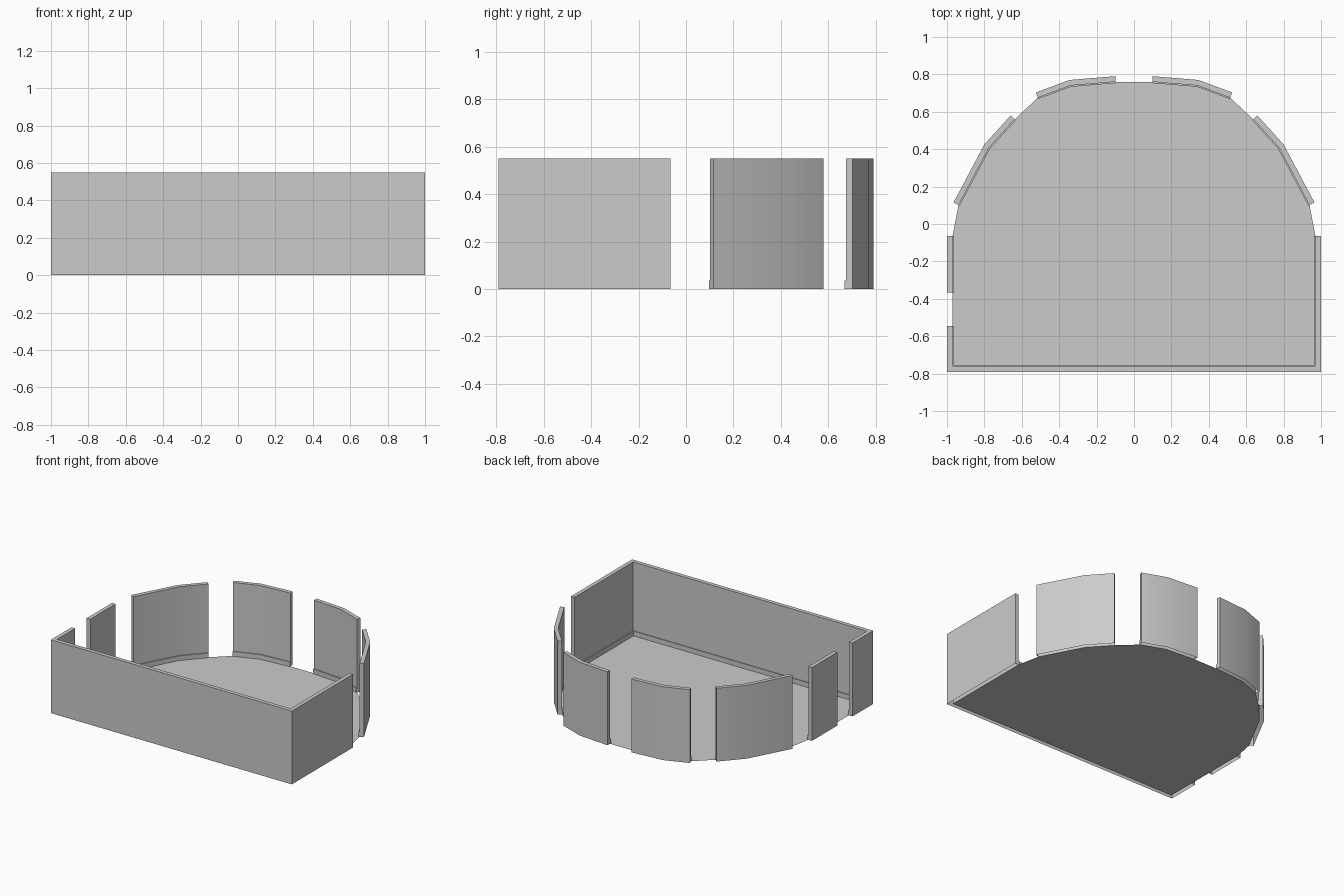
import bpy
import math
from mathutils import Vector

if "Cube" in bpy.data.objects:
    bpy.data.objects.remove(bpy.data.objects["Cube"])

HEIGHT, THICK = 0.55, 0.03
SKIRT_H, SKIRT_T = 0.035, 0.007


def add_mesh(name, verts, faces):
    me = bpy.data.meshes.new(name)
    me.from_pydata(verts, [], faces)
    ob = bpy.data.objects.new(name, me)
    bpy.context.collection.objects.link(ob)
    return ob


def offset(path, d):
    """Shift a counter-clockwise path inwards by d, with mitred corners."""
    pts = [Vector(p) for p in path]
    dirs = [(b - a).normalized() for a, b in zip(pts, pts[1:])]
    normals = [Vector((-v.y, v.x)) for v in dirs]
    out = []
    for i, p in enumerate(pts):
        a, b = normals[max(i - 1, 0)], normals[min(i, len(normals) - 1)]
        out.append(p + (a + b) * d / (1 + a.dot(b)))
    return out


def ribbon(name, path, near, far, height):
    """Upright strip between two offsets of a path, open underneath."""
    verts, faces = [], []
    for o, i in zip(offset(path, near), offset(path, far)):
        verts += [(o.x, o.y, 0), (o.x, o.y, height),
                  (i.x, i.y, 0), (i.x, i.y, height)]
    for k in range(0, 4 * (len(path) - 1), 4):
        faces += [(k, k + 4, k + 5, k + 1),
                  (k + 6, k + 2, k + 3, k + 7),
                  (k + 1, k + 5, k + 7, k + 3)]
    e = 4 * (len(path) - 1)
    faces += [(2, 0, 1, 3), (e, e + 2, e + 3, e + 1)]
    ob = add_mesh(name, verts, faces)
    bpy.ops.object.select_all(action='DESELECT')
    bpy.context.view_layer.objects.active = ob
    ob.select_set(True)
    bpy.ops.object.shade_smooth_by_angle(angle=math.radians(30))


def mirrored(path):
    return [(-x, y) for x, y in reversed(path)]


# Outer wall outlines, counter-clockwise from above
side = [(0.965, 0.115), (0.80, 0.425), (0.66, 0.58)]
back = [(0.525, 0.703), (0.345, 0.77), (0.10, 0.79)]
walls = {
    "front_wall": [(-1, -0.545), (-1, -0.79), (1, -0.79), (1, -0.065)],
    "right_bay_wall": side,
    "back_right_wall": back,
    "back_left_wall": mirrored(back),
    "left_bay_wall": mirrored(side),
    "left_pier": [(-1, -0.065), (-1, -0.365)],
}

# Walls with a low skirting board along the inside
for name, path in walls.items():
    ribbon(name, path, 0, THICK, HEIGHT)
    ribbon(name + "_skirting", path, THICK, THICK + SKIRT_T, SKIRT_H)

# Floor sheet following the inner wall faces and bridging the openings
outline = [p for path in walls.values() for p in offset(path, THICK)]
add_mesh("floor", [(p.x, p.y, 0) for p in outline],
         [tuple(range(len(outline)))])
